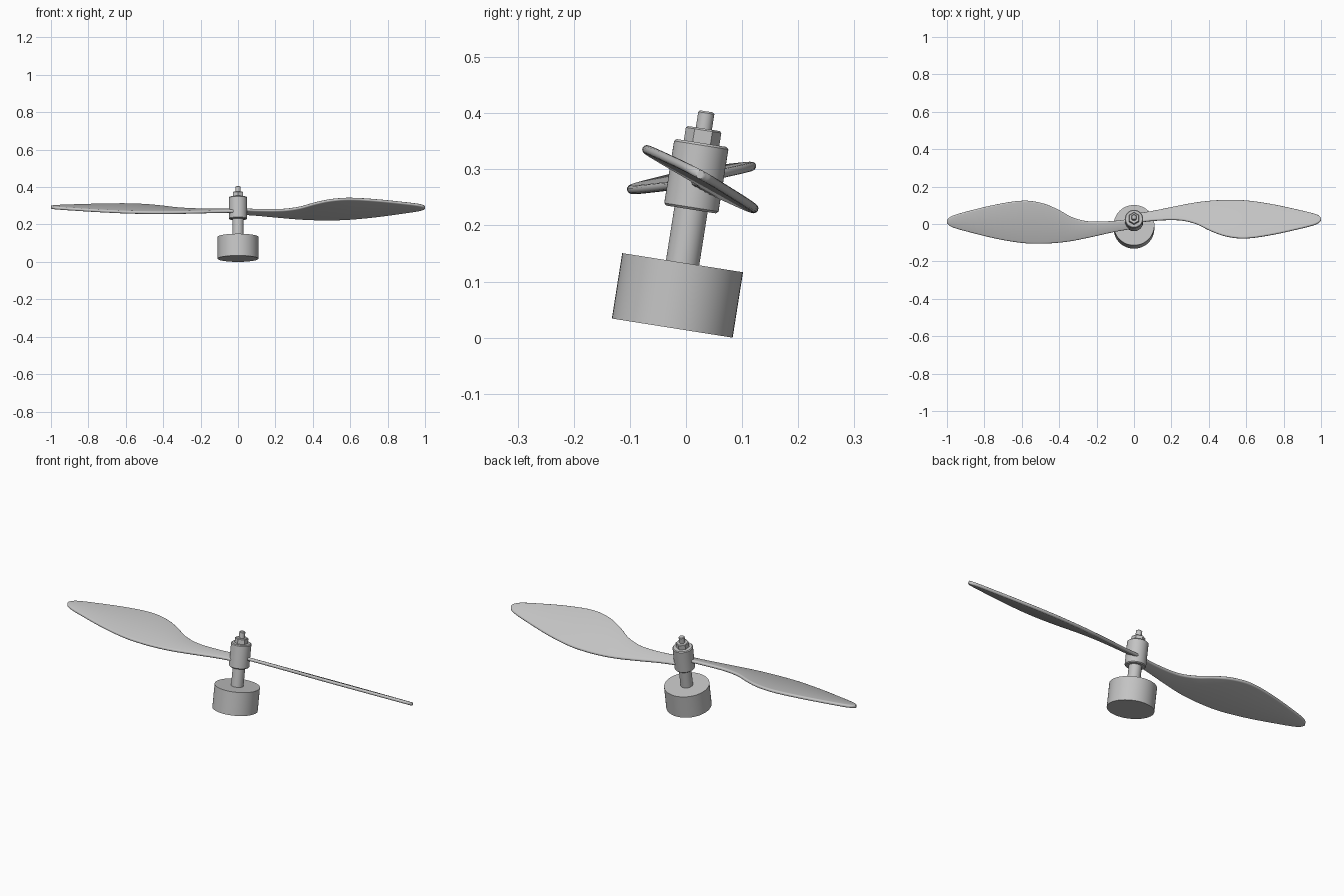
import bpy, bmesh, math
from mathutils import Matrix, Vector

if "Cube" in bpy.data.objects:
    bpy.data.objects.remove(bpy.data.objects["Cube"])

GREY = (0.55, 0.55, 0.55, 1)
metal = bpy.data.materials.new("plain grey")
metal.use_nodes = True
metal.diffuse_color = GREY
metal.node_tree.nodes["Principled BSDF"].inputs["Base Color"].default_value = GREY

# The whole assembly leans back along its shaft
LEAN = Matrix.Translation((0, -0.0245, 0.017)) @ Matrix.Rotation(math.radians(-9), 4, "X")


def loft(name, rings, matrix, smooth=True):
    """Skin a list of equal-length point rings and cap both ends."""
    bm = bmesh.new()
    loops = [[bm.verts.new(p) for p in ring] for ring in rings]
    n = len(loops[0])
    for a, b in zip(loops, loops[1:]):
        for i in range(n):
            j = (i + 1) % n
            bm.faces.new((a[i], a[j], b[j], b[i]))
    bm.faces.new(loops[0][::-1])
    bm.faces.new(loops[-1])
    bmesh.ops.recalc_face_normals(bm, faces=bm.faces)
    mesh = bpy.data.meshes.new(name)
    bm.to_mesh(mesh)
    bm.free()
    mesh.materials.append(metal)
    obj = bpy.data.objects.new(name, mesh)
    bpy.context.collection.objects.link(obj)
    obj.matrix_world = matrix
    if smooth:
        bpy.ops.object.select_all(action="DESELECT")
        obj.select_set(True)
        bpy.context.view_layer.objects.active = obj
        bpy.ops.object.shade_smooth_by_angle(angle=math.radians(40))
    return obj


def turned(name, profile, sides=48, smooth=True):
    """Turn a (radius, height) profile around the shaft axis."""
    angles = [math.pi / 2 + math.tau * i / sides for i in range(sides)]
    rings = [[(r * math.cos(a), r * math.sin(a), h) for a in angles] for r, h in profile]
    return loft(name, rings, LEAN, smooth)


def chamfered(r, low, high, c):
    return [(r - c, low), (r, low + c), (r, high - c), (r - c, high)]


# Motor, shaft, hub and fastening
turned("motor_body", [(0.109, 0), (0.109, 0.118)])
turned("shaft", [(0.03, 0.115), (0.03, 0.22)])
turned("hub", chamfered(0.049, 0.214, 0.334, 0.004))
turned("hex_nut", [(0.032, 0.333), (0.032, 0.357), (0.029, 0.36)], 6, False)
turned("bolt_end", chamfered(0.0145, 0.33, 0.391, 0.003), 32)

# Blade outline: distance out, rear edge, front edge
OUTLINE = [Vector(p) for p in (
    (0.0, 0.045, -0.012), (0.1, 0.062, 0.002), (0.24, 0.093, 0.005), (0.33, 0.111, -0.018),
    (0.41, 0.121, -0.062), (0.49, 0.125, -0.095), (0.59, 0.122, -0.109),
    (0.73, 0.099, -0.09), (0.89, 0.059, -0.052), (0.965, 0.037, -0.03),
    (0.99, 0.024, -0.016), (1.0, 0.011, -0.003))]


def smooth_path(points, steps):
    """Run a smooth curve through the outline stations."""
    pts = [2 * points[0] - points[1]] + points + [2 * points[-1] - points[-2]]
    path = []
    for a, b, c, d in zip(pts, pts[1:], pts[2:], pts[3:]):
        # Tangents follow the spacing of the stations
        m1 = (c - a) / (c.x - a.x) * (c.x - b.x)
        m2 = (d - b) / (d.x - b.x) * (c.x - b.x)
        for k in range(steps):
            t = k / steps
            path.append(b * (2*t**3 - 3*t**2 + 1) + m1 * (t**3 - 2*t**2 + t)
                        + c * (3*t**2 - 2*t**3) + m2 * (t**3 - t**2))
    return path + [points[-1]]


def blade_ring(station, half=0.008, arc=6):
    """Thin slab section with rounded edges, rising slightly to the tip."""
    x, rear, front = station
    rise = 0.016 * (x - 0.5)
    soft = min(half, (rear - front) / 2)
    ring = []
    for centre, start in ((rear - soft, -math.pi / 2), (front + soft, math.pi / 2)):
        for i in range(arc + 1):
            a = start + math.pi * i / arc
            ring.append((x, centre + soft * math.cos(a), rise + half * math.sin(a)))
    return ring


# Two opposite blades, each pitched about its own length
sections = [blade_ring(s) for s in smooth_path(OUTLINE, 5)]
pitch = Matrix.Rotation(math.radians(-19.5), 4, "X")
for name, turn in (("left_blade", 0), ("right_blade", math.pi)):
    place = LEAN @ Matrix.Translation((0, 0, 0.272)) @ Matrix.Rotation(turn, 4, "Z") @ pitch
    loft(name, sections, place)
